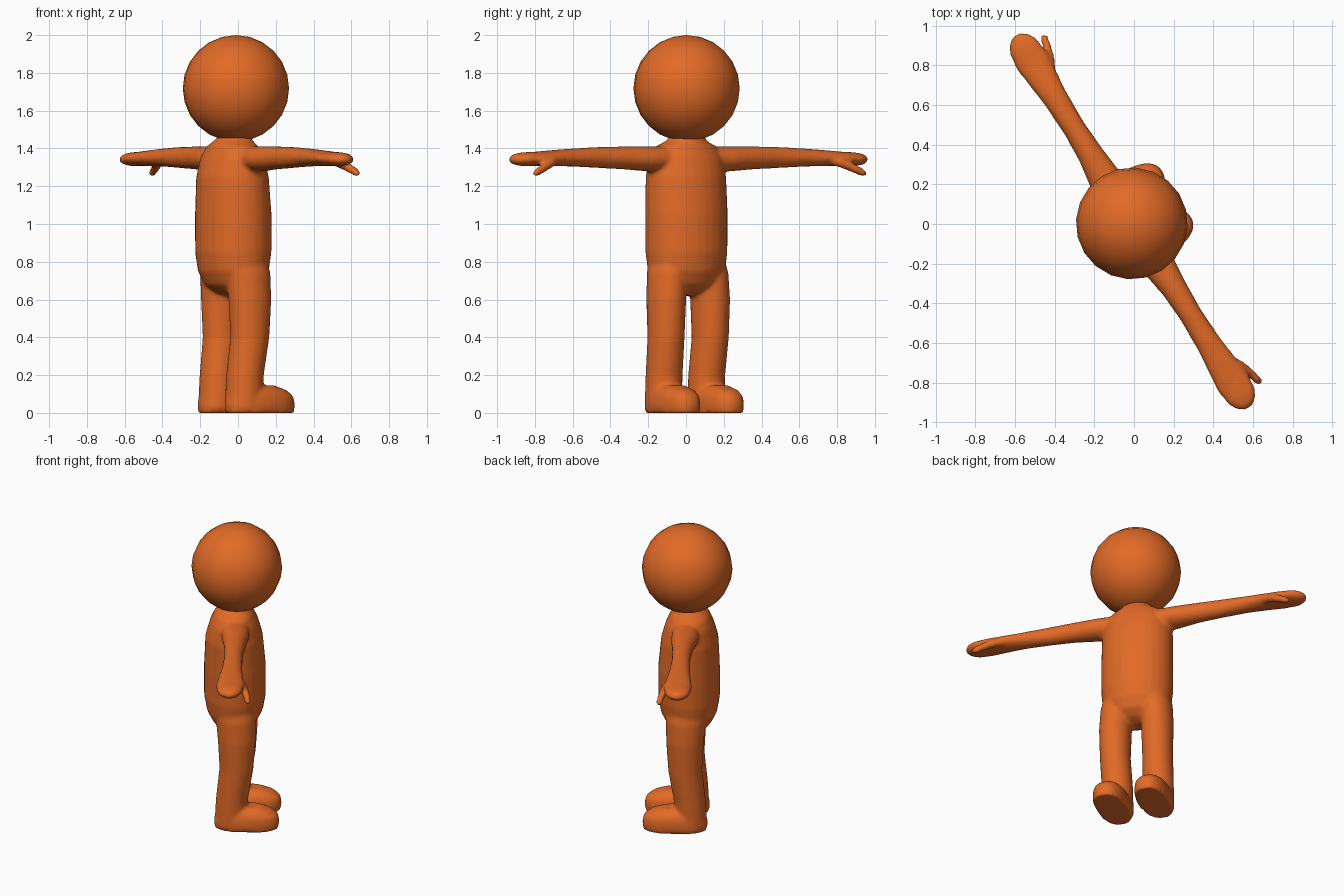
import bpy, bmesh, math
from mathutils import Matrix

TURN = math.radians(-58)   # the figure faces diagonally
SIDES = 28

orange = bpy.data.materials.new("orange")
orange.diffuse_color = (0.76, 0.145, 0.02, 1)


def loft(bm, axis, rings, side=1, power=1.0):
    """Closed tube. Rings along z: (z, x, y, rx, ry); along x: (x, y, z, ry, rz)."""
    loops = []
    for t, a, b, ra, rb in rings:
        loop = []
        for i in range(SIDES):
            ang = 2 * math.pi * i / SIDES
            c, s = math.cos(ang), math.sin(ang)
            u = a + ra * math.copysign(abs(c) ** power, c)
            v = b + rb * math.copysign(abs(s) ** power, s)
            co = (u, v, t) if axis == "z" else (t, u, v)
            loop.append(bm.verts.new((co[0] * side, co[1], co[2])))
        loops.append(loop)
    faces = [bm.faces.new((lo[i], lo[(i + 1) % SIDES], hi[(i + 1) % SIDES], hi[i]))
             for lo, hi in zip(loops, loops[1:]) for i in range(SIDES)]
    faces.append(bm.faces.new(loops[0][::-1]))
    faces.append(bm.faces.new(loops[-1]))
    bmesh.ops.recalc_face_normals(bm, faces=faces)


def make_object(name, bm):
    mesh = bpy.data.meshes.new(name)
    bm.to_mesh(mesh)
    bm.free()
    mesh.materials.append(orange)
    for p in mesh.polygons:
        p.use_smooth = True
    obj = bpy.data.objects.new(name, mesh)
    bpy.context.collection.objects.link(obj)
    return obj


bm = bmesh.new()

# Torso, from rounded belly to neck
loft(bm, "z", [
    (0.62, 0, -0.02, 0.04, 0.03), (0.64, 0, -0.02, 0.12, 0.09),
    (0.68, 0, -0.02, 0.18, 0.14), (0.75, 0, -0.02, 0.215, 0.175),
    (0.85, 0, -0.02, 0.226, 0.192), (1.05, 0, -0.02, 0.228, 0.192),
    (1.25, 0, -0.025, 0.225, 0.178), (1.35, 0, -0.025, 0.212, 0.15),
    (1.41, 0, -0.025, 0.175, 0.122), (1.44, 0, -0.02, 0.11, 0.10),
    (1.47, 0, -0.01, 0.09, 0.08)])

for side in (1, -1):
    # Arm and mitten hand
    loft(bm, "x", [
        (0.10, -0.01, 1.345, 0.085, 0.066), (0.25, -0.005, 1.345, 0.085, 0.067),
        (0.40, 0, 1.35, 0.066, 0.061), (0.55, 0, 1.352, 0.058, 0.056),
        (0.72, 0, 1.352, 0.063, 0.048), (0.85, 0, 1.349, 0.077, 0.042),
        (0.95, 0, 1.345, 0.088, 0.038), (1.04, 0, 1.343, 0.080, 0.036),
        (1.085, 0, 1.342, 0.055, 0.028), (1.108, 0, 1.342, 0.02, 0.012)], side)
    # Thumb
    loft(bm, "x", [
        (0.82, 0.035, 1.345, 0.02, 0.02), (0.90, 0.075, 1.325, 0.027, 0.026),
        (0.97, 0.10, 1.295, 0.023, 0.025), (1.02, 0.112, 1.272, 0.021, 0.022),
        (1.04, 0.116, 1.265, 0.010, 0.010)], side)
    # Leg
    loft(bm, "z", [
        (0.02, 0.133, -0.04, 0.098, 0.10), (0.20, 0.133, -0.03, 0.097, 0.10),
        (0.40, 0.138, -0.003, 0.095, 0.106), (0.60, 0.137, -0.002, 0.100, 0.118),
        (0.74, 0.128, -0.008, 0.100, 0.125), (0.85, 0.11, -0.015, 0.09, 0.11)], side)
    # Foot with flat sole
    loft(bm, "z", [
        (0.0, 0.136, 0.06, 0.102, 0.200), (0.05, 0.136, 0.06, 0.105, 0.204),
        (0.09, 0.136, 0.06, 0.100, 0.194), (0.12, 0.136, 0.05, 0.086, 0.165),
        (0.145, 0.136, 0.03, 0.055, 0.115)], side, 0.85)

# Blend the limbs and torso into one skin
body = make_object("body", bm)
body.matrix_world = Matrix.Rotation(TURN, 4, "Z") @ Matrix.Translation((-0.015, 0, 0))
remesh = body.modifiers.new("blend", "REMESH")
remesh.mode = "VOXEL"
remesh.voxel_size = 0.012
remesh.use_smooth_shade = True
smooth = body.modifiers.new("soften", "SMOOTH")
smooth.factor = 0.5
smooth.iterations = 5

# Head ball
bm = bmesh.new()
bmesh.ops.create_uvsphere(bm, u_segments=20, v_segments=12, radius=0.282)
head = make_object("head", bm)
head.location = (-0.011, 0.003, 1.718)
head.rotation_euler = (0, 0, TURN)
